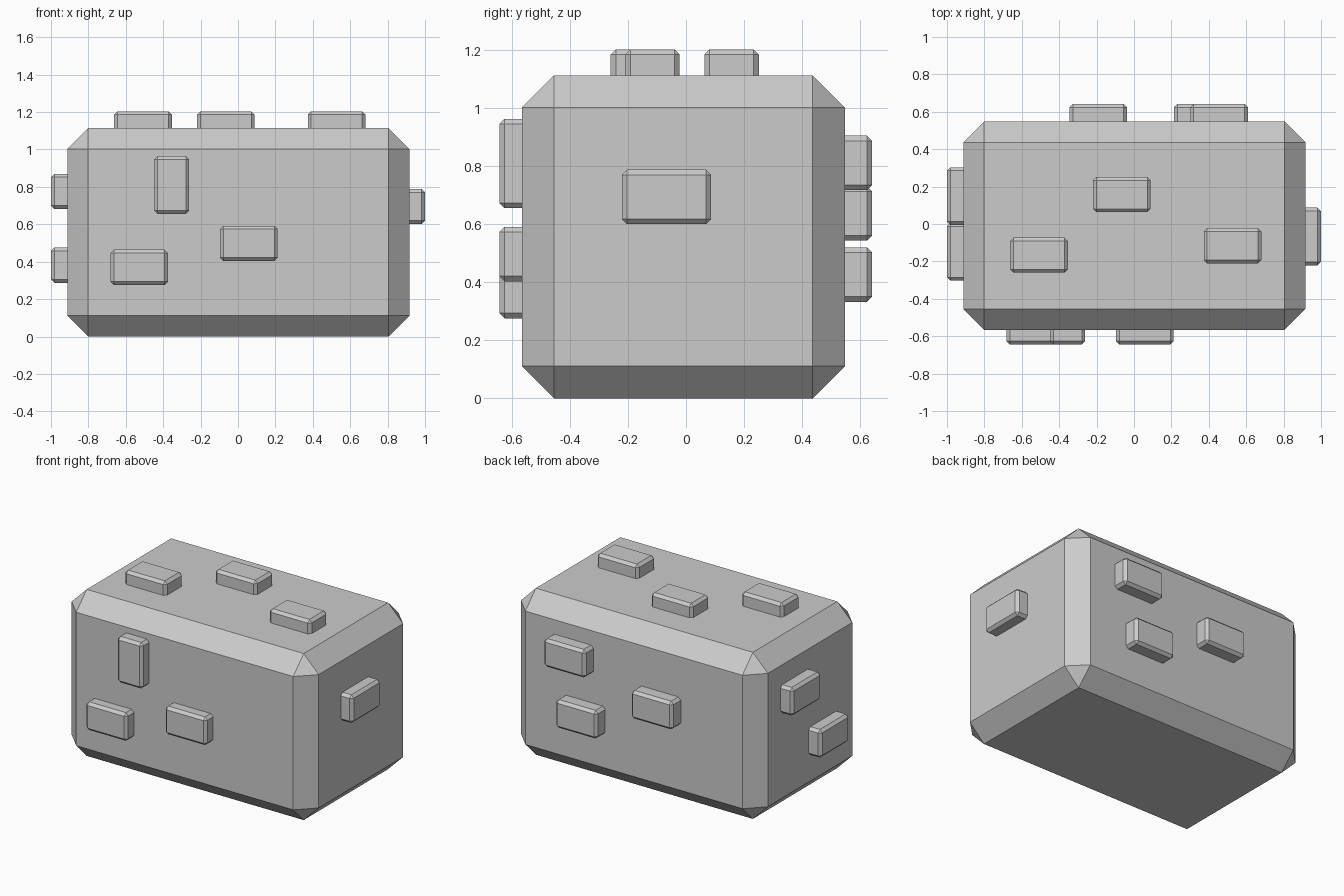
import bpy

if "Cube" in bpy.data.objects:
    bpy.data.objects.remove(bpy.data.objects["Cube"])


def chamfered_box(name, center, size, chamfer):
    """Box with flat single-segment chamfers on every edge."""
    bpy.ops.mesh.primitive_cube_add(size=1, location=center)
    ob = bpy.context.object
    ob.name = name
    ob.scale = size
    bpy.ops.object.transform_apply(location=False, rotation=False, scale=True)
    mod = ob.modifiers.new("chamfer", "BEVEL")
    mod.width = chamfer
    mod.segments = 1
    mod.limit_method = "NONE"
    return ob


# Main block
X0, X1 = -0.912, 0.916
Y0, Y1 = -0.566, 0.548
TOP = 1.114
chamfered_box("block_body", ((X0 + X1) / 2, (Y0 + Y1) / 2, TOP / 2),
              (X1 - X0, Y1 - Y0, TOP), 0.111)

# Raised bricks: long side, short side, thickness (half sunk in the body)
L, S, T = 0.308, 0.188, 0.18

# axis the brick sticks out along, position of its outer face
SIDES = {
    "front": (1, -0.644), "back": (1, 0.642),
    "left": (0, -1.0), "right": (0, 0.999), "top": (2, 1.204),
}

# side, in-plane centre (remaining axes in x, y, z order), upright?
BRICKS = [
    ("front", (-0.528, 0.37), False),
    ("front", (0.058, 0.498), False),
    ("front", (-0.355, 0.81), True),
    ("back", (0.455, 0.812), False),
    ("back", (0.368, 0.427), False),
    ("back", (-0.191, 0.638), False),
    ("left", (0.149, 0.776), False),
    ("left", (-0.149, 0.381), False),
    ("right", (-0.067, 0.695), False),
    ("top", (-0.508, -0.166), False),
    ("top", (-0.065, 0.157), False),
    ("top", (0.527, -0.116), False),
]

for i, (side, pos, upright) in enumerate(BRICKS):
    axis, face = SIDES[side]
    center = list(pos)
    center.insert(axis, face - T / 2 if face > 0 else face + T / 2)
    size = [S, L] if upright else [L, S]
    size.insert(axis, T)
    chamfered_box(f"{side}_brick_{i + 1}", center, size, 0.018)
